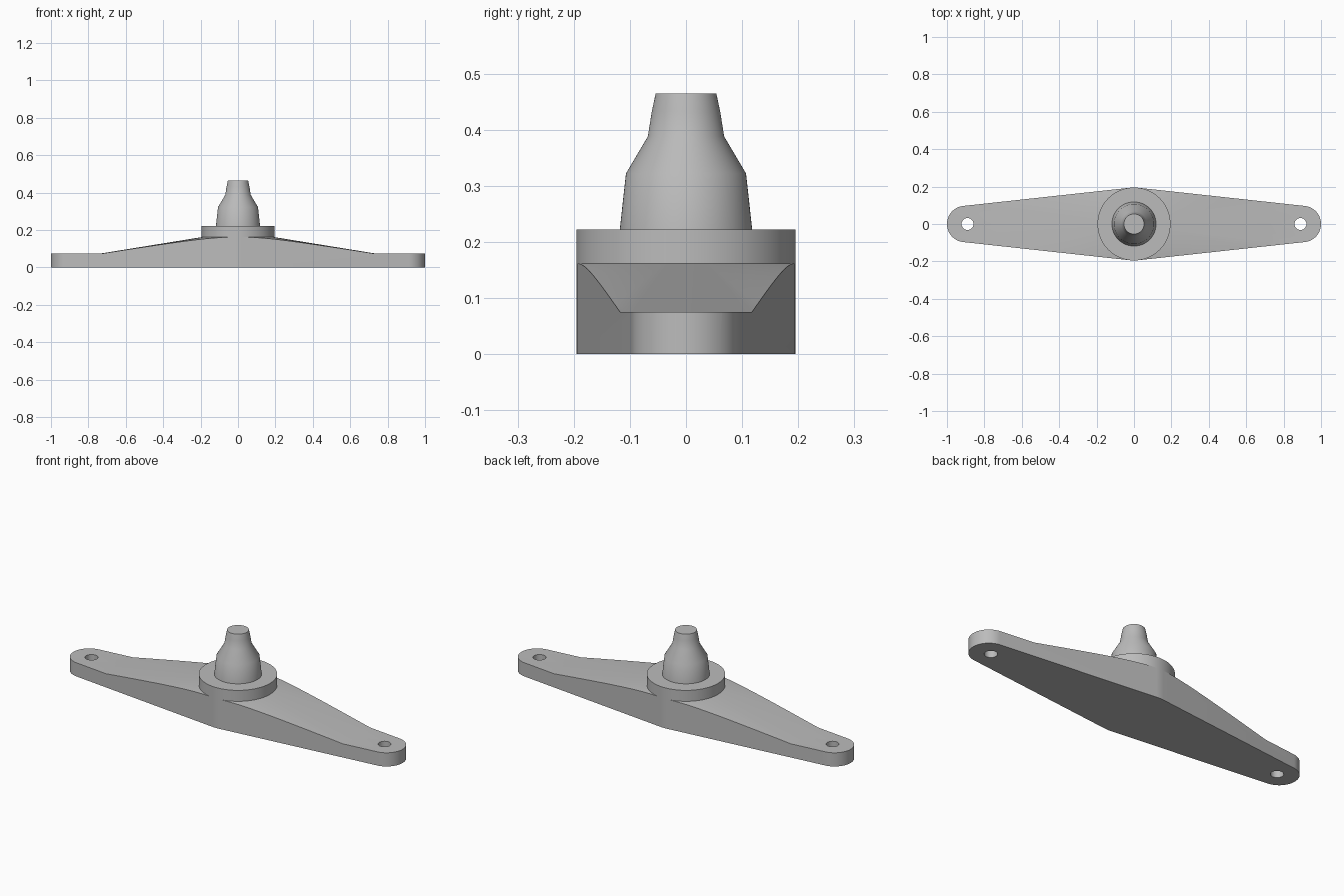
import bpy, bmesh, math

if "Cube" in bpy.data.objects:
    bpy.data.objects.remove(bpy.data.objects["Cube"], do_unlink=True)

SEGMENTS = 96
HUB_RADIUS, HUB_TOP = 0.195, 0.222
TIP_RADIUS, TIP_X = 0.097, 0.903

metal = bpy.data.materials.new("plain grey metal")
metal.use_nodes = True
grey = (0.5, 0.5, 0.5, 1)
metal.diffuse_color = grey
metal.node_tree.nodes["Principled BSDF"].inputs["Base Color"].default_value = grey


def finish(name, bm):
    bmesh.ops.remove_doubles(bm, verts=bm.verts[:], dist=1e-5)
    bmesh.ops.recalc_face_normals(bm, faces=bm.faces[:])
    mesh = bpy.data.meshes.new(name)
    bm.to_mesh(mesh)
    bm.free()
    obj = bpy.data.objects.new(name, mesh)
    bpy.context.collection.objects.link(obj)
    mesh.materials.append(metal)
    return obj


def lathe(name, profile):
    """Revolve (radius, height) points and cap both ends."""
    bm = bmesh.new()
    rings = []
    for r, z in profile:
        rings.append([bm.verts.new((r * math.cos(a), r * math.sin(a), z))
                      for a in (math.tau * i / SEGMENTS for i in range(SEGMENTS))])
    for low, high in zip(rings, rings[1:]):
        for i in range(SEGMENTS):
            j = (i + 1) % SEGMENTS
            bm.faces.new((low[i], low[j], high[j], high[i]))
    bm.faces.new(rings[0])
    bm.faces.new(rings[-1])
    return finish(name, bm)


def prism(name, outline, bottom, top):
    bm = bmesh.new()
    face = bm.faces.new([bm.verts.new((x, y, bottom)) for x, y in outline])
    walls = bmesh.ops.extrude_face_region(bm, geom=[face])
    verts = [v for v in walls["geom"] if isinstance(v, bmesh.types.BMVert)]
    bmesh.ops.translate(bm, verts=verts, vec=(0, 0, top - bottom))
    return finish(name, bm)


def arc(cx, radius, start, end, steps):
    return [(cx + radius * math.cos(start + (end - start) * i / steps),
             radius * math.sin(start + (end - start) * i / steps))
            for i in range(steps + 1)]


def cut(obj, cutter, operation):
    mod = obj.modifiers.new(operation.title(), "BOOLEAN")
    mod.operation, mod.solver, mod.object = operation, "EXACT", cutter
    cutter.hide_render = True
    bpy.context.view_layer.objects.active = obj
    bpy.ops.object.modifier_apply(modifier=mod.name)
    bpy.data.objects.remove(cutter, do_unlink=True)


def smooth(obj):
    bpy.ops.object.select_all(action="DESELECT")
    obj.select_set(True)
    bpy.context.view_layer.objects.active = obj
    bpy.ops.object.shade_smooth_by_angle(angle=math.radians(25))


# Two arms: a shallow cone on a flat slab, trimmed to the tapered outline
arms = lathe("arms", [(1.2, 0), (1.2, 0.075), (0.73, 0.075), (0.15, 0.169)])
lean = math.acos((HUB_RADIUS - TIP_RADIUS) / TIP_X)
outline = (arc(TIP_X, TIP_RADIUS, -lean, lean, 32)
           + arc(0, HUB_RADIUS, lean, math.pi - lean, 6)
           + arc(-TIP_X, TIP_RADIUS, math.pi - lean, math.pi + lean, 32)
           + arc(0, HUB_RADIUS, math.pi + lean, math.tau - lean, 6))
cut(arms, prism("outline_cutter", outline, -0.1, 0.4), "INTERSECT")

# Bolt holes near both tips
for side in (-1, 1):
    hole = prism("hole_cutter", arc(side * 0.89, 0.032, 0, math.tau, 32)[:-1], -0.1, 0.3)
    cut(arms, hole, "DIFFERENCE")
smooth(arms)

# Round hub collar
smooth(lathe("hub_collar", [(HUB_RADIUS, 0.1), (HUB_RADIUS, HUB_TOP)]))

# Stepped tapering spindle
smooth(lathe("spindle", [(0.119, HUB_TOP - 0.01), (0.118, HUB_TOP), (0.107, 0.322),
                         (0.068, 0.388), (0.061, 0.432), (0.054, 0.465)]))
